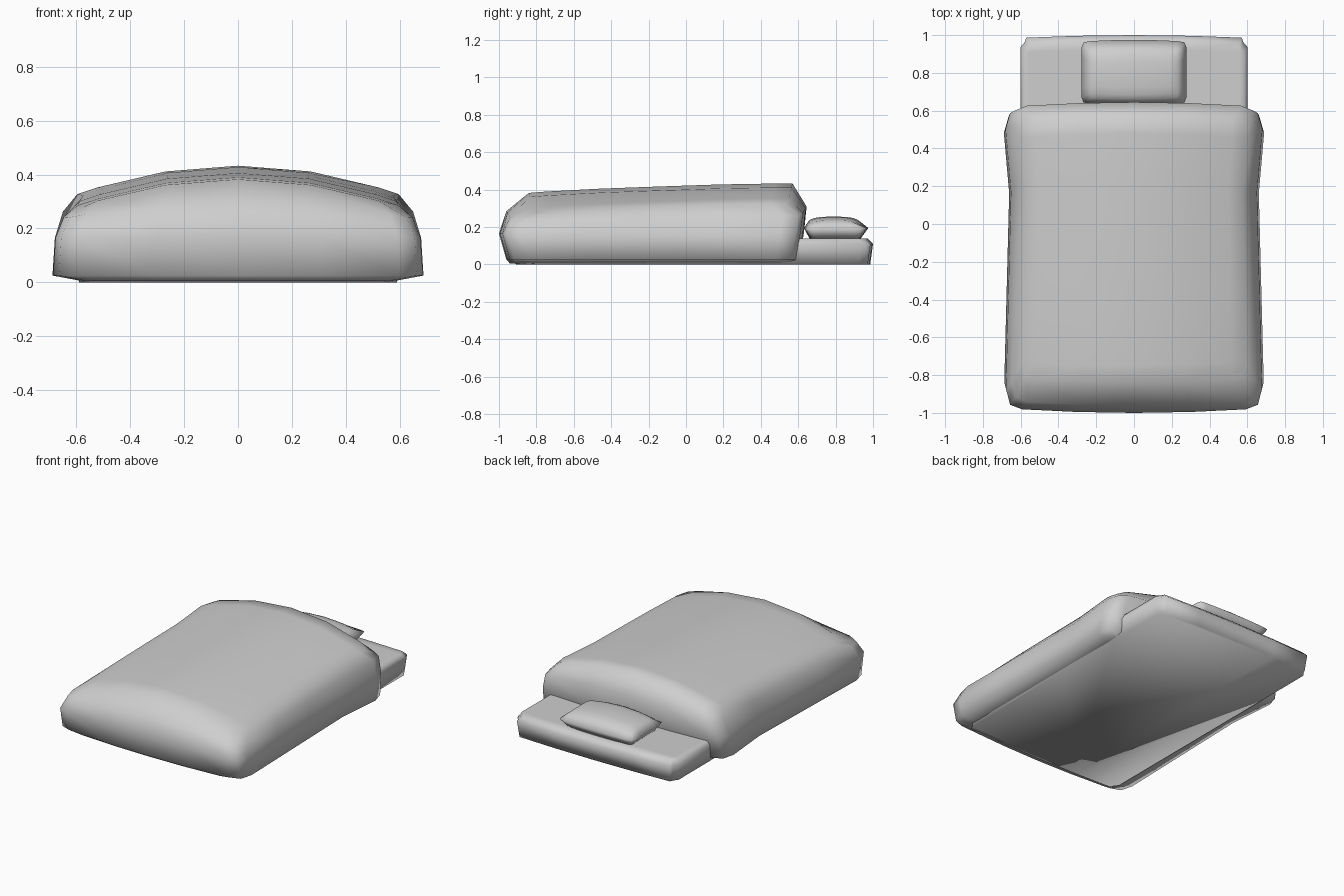
import bpy
import bmesh

cube = bpy.data.objects.get("Cube")
if cube:
    bpy.data.objects.remove(cube, do_unlink=True)

grey = bpy.data.materials.new("soft_grey")
grey.use_nodes = True
colour = (0.62, 0.62, 0.62, 1)
grey.diffuse_color = colour
grey.node_tree.nodes["Principled BSDF"].inputs["Base Color"].default_value = colour


def soft_block(name, steps, layers, bow=0.0, waist=0.0):
    """Stuffed box: a gridded, crowned top whose rim is lofted down through layers.
    Each layer is (half width, front y, back y, z, slope, drop at sides, sag at ends)."""
    ticks = [-s for s in reversed(steps)] + [0] + list(steps)
    last = len(ticks) - 1

    def place(u, v, layer):
        half, front, back, z, slope, drop, sag = layer
        z += -drop * u * u - sag * v ** 4
        if abs(u) == 1 and abs(v) == 1:      # rounded corners
            u, v = u * 0.965, v * 0.975
        y = front + (back - front) * (v + 1) / 2 - bow * v * u * u
        pinch = waist * max(0, 1 - abs(y - 0.24) / (0.25 if y > 0.24 else 1.2))
        return (half * u * (1 - pinch), y, z + slope * y)

    bm = bmesh.new()
    grid = [[bm.verts.new(place(u, v, layers[0])) for u in ticks] for v in ticks]
    for a, b in zip(grid, grid[1:]):
        for i in range(last):
            bm.faces.new((a[i], a[i + 1], b[i + 1], b[i]))

    # Rim indices, anticlockwise
    rim = [(i, 0) for i in range(last)] + [(last, j) for j in range(last)]
    rim += [(last - i, last - j) for i, j in rim]
    ring = [grid[j][i] for i, j in rim]
    for layer in layers[1:]:
        lower = [bm.verts.new(place(ticks[i], ticks[j], layer)) for i, j in rim]
        for k in range(len(rim)):
            n = (k + 1) % len(rim)
            bm.faces.new((ring[k], lower[k], lower[n], ring[n]))
        ring = lower
    bm.faces.new(list(reversed(ring)))
    bmesh.ops.recalc_face_normals(bm, faces=bm.faces)
    for face in bm.faces:
        face.smooth = True

    mesh = bpy.data.meshes.new(name)
    bm.to_mesh(mesh)
    bm.free()
    mesh.materials.append(grey)
    bpy.context.collection.objects.link(bpy.data.objects.new(name, mesh))


# Mattress running the full length
soft_block("mattress", (0.5, 0.95, 1), [
    (0.585, -0.89, 0.97, 0.14, 0, 0, 0),
    (0.60, -0.92, 1.0, 0.11, 0, 0, 0),
    (0.59, -0.91, 0.985, 0, 0, 0, 0),
], bow=0.015)

# Thick domed blanket, narrower near the head end
soft_block("blanket", (0.45, 0.87, 1), [
    (0.60, -0.84, 0.57, 0.422, 0.035, 0.105, 0.01),
    (0.65, -0.96, 0.645, 0.30, 0.015, 0.045, 0),
    (0.68, -1.0, 0.63, 0.165, 0, 0, 0),
    (0.69, -0.96, 0.605, 0.025, 0, 0, 0),
    (0.58, -0.94, 0.55, 0.004, 0, 0, 0),
], bow=0.025, waist=0.045)

# Small plump pillow
soft_block("pillow", (0.5, 0.82, 1), [
    (0.23, 0.66, 0.92, 0.256, 0, 0.02, 0.018),
    (0.277, 0.63, 0.975, 0.195, 0, 0, 0),
    (0.24, 0.66, 0.935, 0.14, 0, 0, 0),
], bow=0.01)
